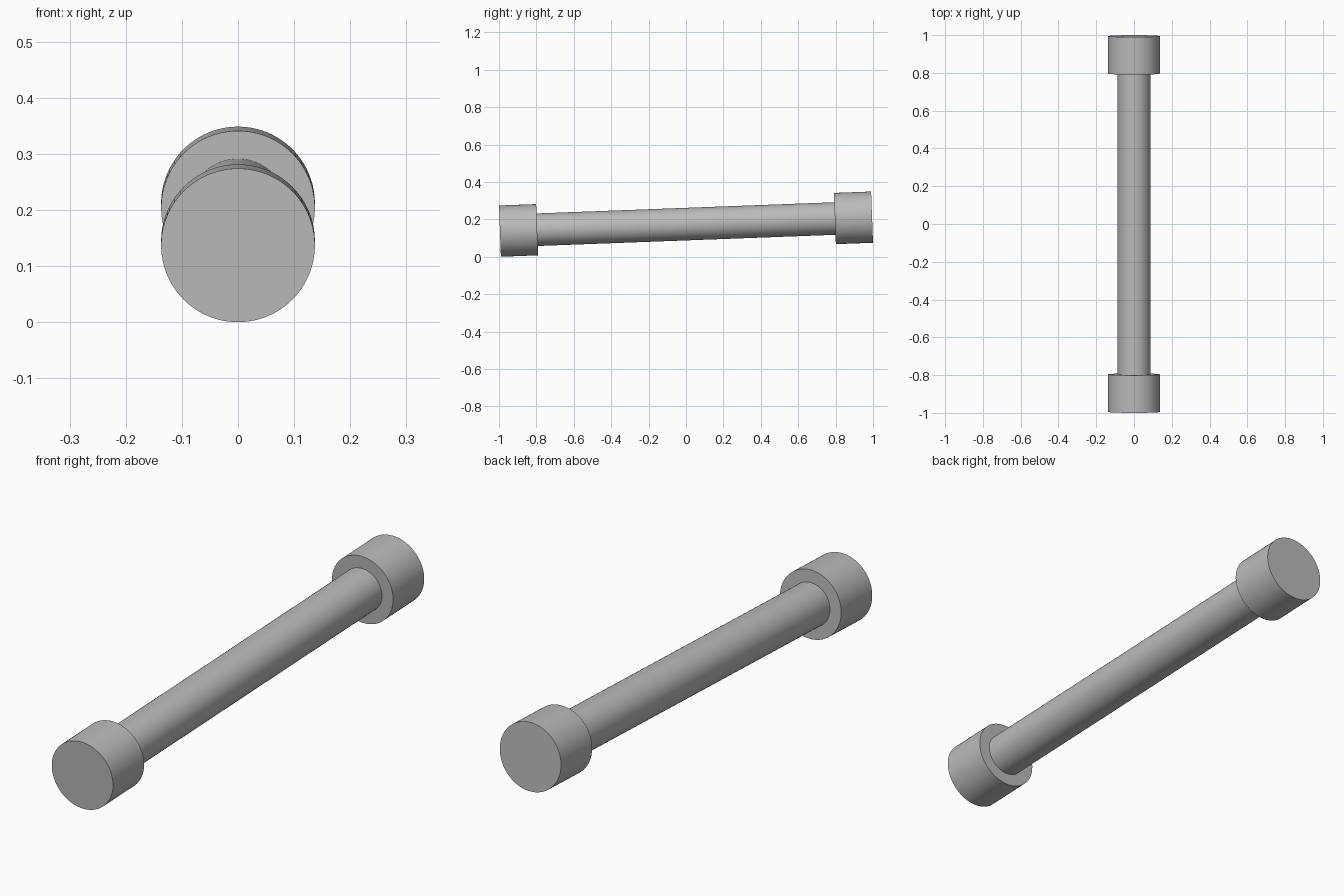
import bpy
import math
from mathutils import Matrix, Vector

cube = bpy.data.objects.get("Cube")
if cube:
    bpy.data.objects.remove(cube, do_unlink=True)

# Overall sizes
LENGTH = 1.991
CAP_LENGTH = 0.199
CAP_RADIUS = 0.137
SHAFT_RADIUS = 0.087
TILT = 0.0375
CENTRE = Vector((0, 0, 0.1743))

grey = bpy.data.materials.new("plain_grey")
grey.use_nodes = True
colour = (0.5, 0.5, 0.5, 1)
grey.diffuse_color = colour
grey.node_tree.nodes["Principled BSDF"].inputs["Base Color"].default_value = colour

# The long axis runs front to back, rising slightly to the back
tilt = Matrix.Rotation(TILT, 4, "X")
lay_down = Matrix.Rotation(math.pi / 2, 4, "X")


def add_rod(name, radius, length, along):
    bpy.ops.mesh.primitive_cylinder_add(vertices=96, radius=radius, depth=length)
    rod = bpy.context.object
    rod.name = name
    offset = tilt @ Vector((0, along, 0))
    rod.matrix_world = Matrix.Translation(CENTRE + offset) @ tilt @ lay_down
    rod.data.materials.append(grey)
    bpy.ops.object.shade_smooth_by_angle(angle=math.radians(30))
    return rod


# Shaft, seated a little way into both caps
add_rod("shaft", SHAFT_RADIUS, LENGTH - 2 * CAP_LENGTH + 0.01, 0)

# Wider caps at both ends
cap_position = (LENGTH - CAP_LENGTH) / 2
for name, side in (("front_cap", -1), ("back_cap", 1)):
    add_rod(name, CAP_RADIUS, CAP_LENGTH, side * cap_position)
